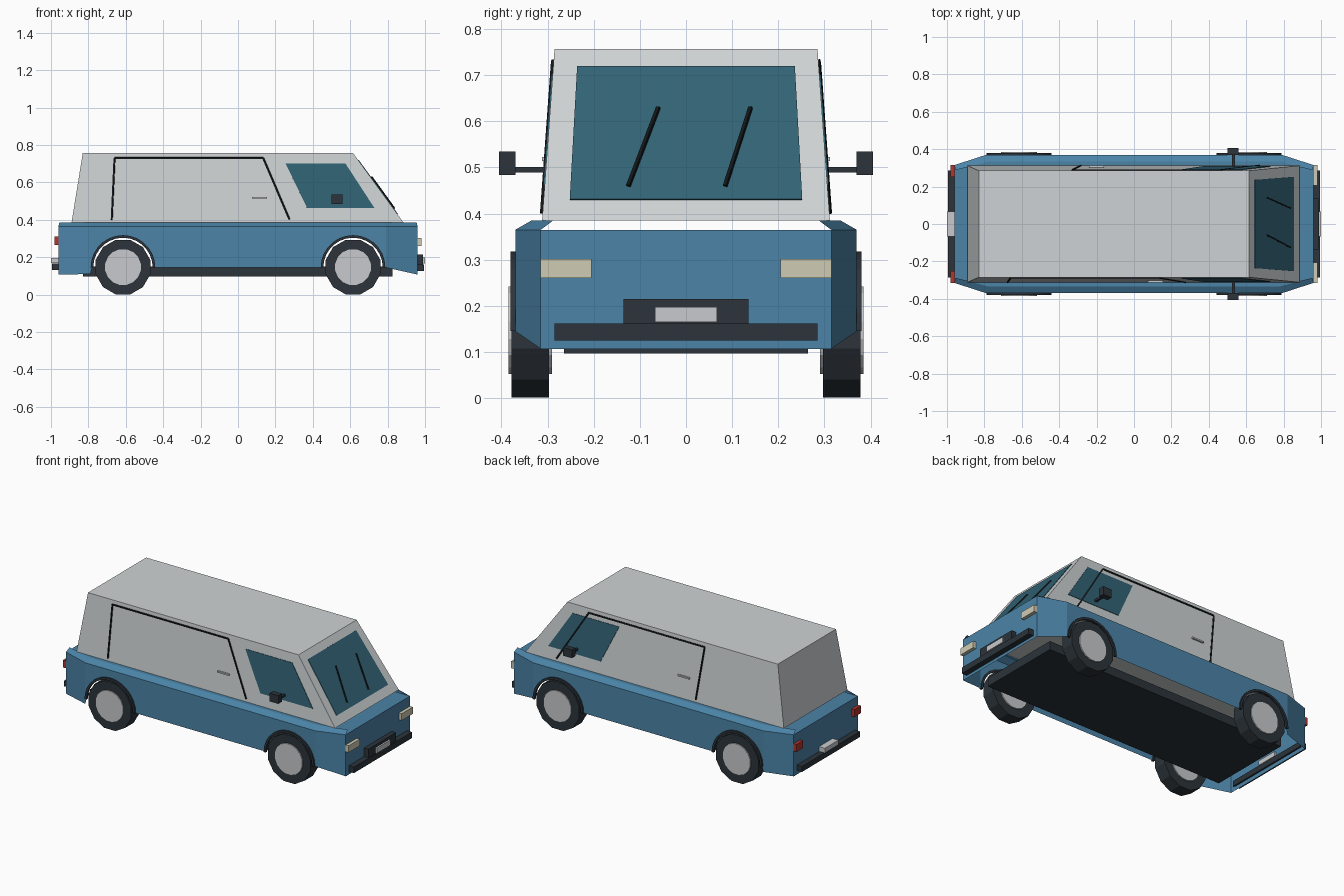
import bpy, bmesh, math
from mathutils import Vector

if "Cube" in bpy.data.objects:
    bpy.data.objects.remove(bpy.data.objects["Cube"])


def material(name, r, g, b):
    m = bpy.data.materials.new(name)
    m.diffuse_color = (r, g, b, 1)
    m.use_nodes = True
    m.node_tree.nodes["Principled BSDF"].inputs["Base Color"].default_value = m.diffuse_color
    return m


GREY = material("light_grey_paint", 0.62, 0.65, 0.66)
BLUE = material("blue_paint", 0.07, 0.23, 0.39)
GLASS = material("teal_glass", 0.032, 0.125, 0.18)
DARK = material("dark_trim", 0.025, 0.034, 0.043)
HUB = material("pale_metal", 0.58, 0.59, 0.61)
CREAM = material("cream_lamp", 0.63, 0.60, 0.46)
RED = material("red_lamp", 0.45, 0.035, 0.025)
BLACK = material("black_line", 0.006, 0.008, 0.009)


def build(name, faces, mat):
    """Mesh from a list of faces given as point loops."""
    bm = bmesh.new()
    for f in faces:
        bm.faces.new([bm.verts.new(p) for p in f])
    bmesh.ops.remove_doubles(bm, verts=bm.verts, dist=0.0003)
    bmesh.ops.recalc_face_normals(bm, faces=bm.faces)
    me = bpy.data.meshes.new(name)
    bm.to_mesh(me)
    bm.free()
    me.materials.append(mat)
    ob = bpy.data.objects.new(name, me)
    bpy.context.collection.objects.link(ob)
    return ob


def prism(name, a, b, mat):
    """Closed solid between two matching loops."""
    n = len(a)
    sides = [[a[i], a[(i + 1) % n], b[(i + 1) % n], b[i]] for i in range(n)]
    return build(name, [a, b] + sides, mat)


def box(name, x0, x1, y0, y1, z0, z1, mat):
    loop = [(x0, y0), (x1, y0), (x1, y1), (x0, y1)]
    return prism(name, [(x, y, z0) for x, y in loop], [(x, y, z1) for x, y in loop], mat)


def plate(name, pts, normal, mat, t=0.003):
    n = Vector(normal).normalized() * t
    return prism(name, [Vector(p) - n for p in pts], [Vector(p) + n for p in pts], mat)


def bar(name, p, q, r, mat):
    p, q = Vector(p), Vector(q)
    d = (q - p).normalized()
    u = d.cross(Vector((0.3, 0.9, 0.1))).normalized() * r
    w = d.cross(u)
    corners = [u + w, u - w, -u - w, w - u]
    return prism(name, [p + c for c in corners], [q + c for c in corners], mat)


# Cabin
Z0, Z1 = 0.385, 0.757
def side_y(z):
    return 0.312 - (z - Z0) / (Z1 - Z0) * 0.027
def front_x(z):
    return 0.885 - (z - Z0) / (Z1 - Z0) * 0.27
def ring(xa, xb, z):
    y = side_y(z)
    return [(xa, -y, z), (xb, -y, z), (xb, y, z), (xa, y, z)]
prism("cabin", ring(-0.89, 0.885, Z0), ring(-0.83, 0.615, Z1), GREY)

# Lower body shell with open wheel arches
AX, AZ, AR = 0.615, 0.145, 0.165
def arch(cx, r, y, steps=14):
    """Points over a wheel from rear to front."""
    return [(cx - r * math.cos(math.pi * i / steps), y, AZ + r * math.sin(math.pi * i / steps))
            for i in range(steps + 1)]

faces = []
CX, CY, EX, EY, ZS = 0.79, 0.37, 0.96, 0.315, 0.365
for s in (-1, 1):
    faces.append([(-CX, s * CY, 0.11)] + arch(-AX, AR, s * CY) + arch(AX, AR, s * CY)
                 + [(CX, s * CY, 0.145), (CX, s * CY, ZS), (-CX, s * CY, ZS)])
    # sloping shoulder and ledge along the side
    faces.append([(-CX, s * CY, ZS), (CX, s * CY, ZS), (0.775, s * 0.335, Z0), (-0.775, s * 0.335, Z0)])
    faces.append([(-0.775, s * 0.335, Z0), (0.775, s * 0.335, Z0), (0.885, s * 0.305, Z0), (-0.89, s * 0.305, Z0)])
    for e, zb in ((-1, 0.11), (1, 0.145)):
        # angled corners
        faces.append([(e * EX, s * EY, 0.107), (e * CX, s * CY, zb), (e * CX, s * CY, ZS), (e * EX, s * EY, ZS)])
        faces.append([(e * EX, s * EY, ZS), (e * CX, s * CY, ZS), (e * 0.775, s * 0.335, Z0), (e * 0.955, s * 0.288, Z0)])
        faces.append([(e * 0.955, s * 0.288, Z0), (e * 0.775, s * 0.335, Z0), (e * 0.885, s * 0.305, Z0)])
for e in (-1, 1):
    # nose and tail panels with flat decks
    faces.append([(e * EX, -EY, 0.107), (e * EX, EY, 0.107), (e * EX, EY, ZS), (e * EX, -EY, ZS)])
    faces.append([(e * EX, -EY, ZS), (e * EX, EY, ZS), (e * 0.86, EY, ZS), (e * 0.86, -EY, ZS)])
build("lower_body", faces, BLUE)
box("underfloor", -0.83, 0.825, -0.265, 0.265, 0.097, 0.15, DARK)

# Wheels and arch trims
def disc(name, cx, ya, yb, r, n, mat):
    pts = [(cx + r * math.sin(2 * math.pi * (i + 0.5) / n), 0.147 + r * math.cos(2 * math.pi * (i + 0.5) / n))
           for i in range(n)]
    return prism(name, [(x, ya, z) for x, z in pts], [(x, yb, z) for x, z in pts], mat)

for cx in (-AX, AX):
    for s in (-1, 1):
        disc("tyre", cx, s * 0.297, s * 0.378, 0.151, 12, DARK)
        disc("hub", cx, s * 0.29, s * 0.385, 0.097, 16, HUB)
        trim = []
        outer = [arch(cx, 0.173, s * y) for y in (0.366, 0.380)]
        inner = [arch(cx, 0.159, s * y) for y in (0.366, 0.380)]
        loops = [outer[0], outer[1], inner[1], inner[0]]
        for k in range(4):
            a, b = loops[k], loops[(k + 1) % 4]
            trim += [[a[i], a[i + 1], b[i + 1], b[i]] for i in range(len(a) - 1)]
        trim += [[l[0] for l in loops], [l[-1] for l in loops]]
        build("arch_trim", trim, DARK)

# Windows, door seams, handles and mirrors on both sides
WINDOW = [(0.255, 0.70), (0.575, 0.70), (0.73, 0.462), (0.37, 0.462)]
SEAMS = {-1: [(-0.675, 0.40), (-0.66, 0.73), (0.135, 0.73), (0.275, 0.402)],
         1: [(-0.285, 0.40), (-0.33, 0.73), (0.465, 0.73), (0.67, 0.402)]}
HANDLE_X = {-1: 0.115, 1: -0.20}
for s in (-1, 1):
    plate("side_window", [(x, s * side_y(z), z) for x, z in WINDOW], (0, s, 0.07), GLASS)
    pts = [(x, s * side_y(z), z) for x, z in SEAMS[s]]
    for p, q in zip(pts, pts[1:]):
        bar("door_seam", p, q, 0.0045, BLACK)
    hx = HANDLE_X[s]
    box("door_handle", hx - 0.04, hx + 0.04, s * 0.30, s * 0.312, 0.514, 0.523, HUB)
    box("mirror_arm", 0.525, 0.54, s * 0.295, s * 0.375, 0.489, 0.501, DARK)
    box("mirror", 0.50, 0.56, s * 0.37, s * 0.405, 0.484, 0.535, DARK)

# Windscreen and wipers
SLOPE = (0.37, 0, 0.27)
plate("windscreen", [(front_x(z), y, z) for y, z in
                     ((-0.252, 0.43), (0.252, 0.43), (0.236, 0.718), (-0.236, 0.718))], SLOPE, GLASS)
for ya, yb in ((-0.125, -0.06), (0.085, 0.14)):
    bar("wiper", (front_x(0.46) + 0.006, ya, 0.46), (front_x(0.63) + 0.006, yb, 0.63), 0.004, BLACK)

# Lamps
for s in (-1, 1):
    box("headlamp", 0.95, 0.98, s * 0.205, s * 0.315, 0.26, 0.302, CREAM)
    box("tail_lamp", -0.98, -0.95, s * 0.252, s * 0.315, 0.264, 0.31, RED)

# Bumpers and blank plates
box("front_bumper", 0.95, 0.995, -0.285, 0.285, 0.125, 0.162, DARK)
box("front_bumper_centre", 0.95, 0.99, -0.135, 0.135, 0.162, 0.215, DARK)
box("front_plate", 0.985, 1.0, -0.067, 0.067, 0.165, 0.198, HUB)
box("rear_bumper", -0.995, -0.95, -0.285, 0.285, 0.132, 0.166, DARK)
box("rear_plate", -1.0, -0.95, -0.067, 0.067, 0.168, 0.197, HUB)
